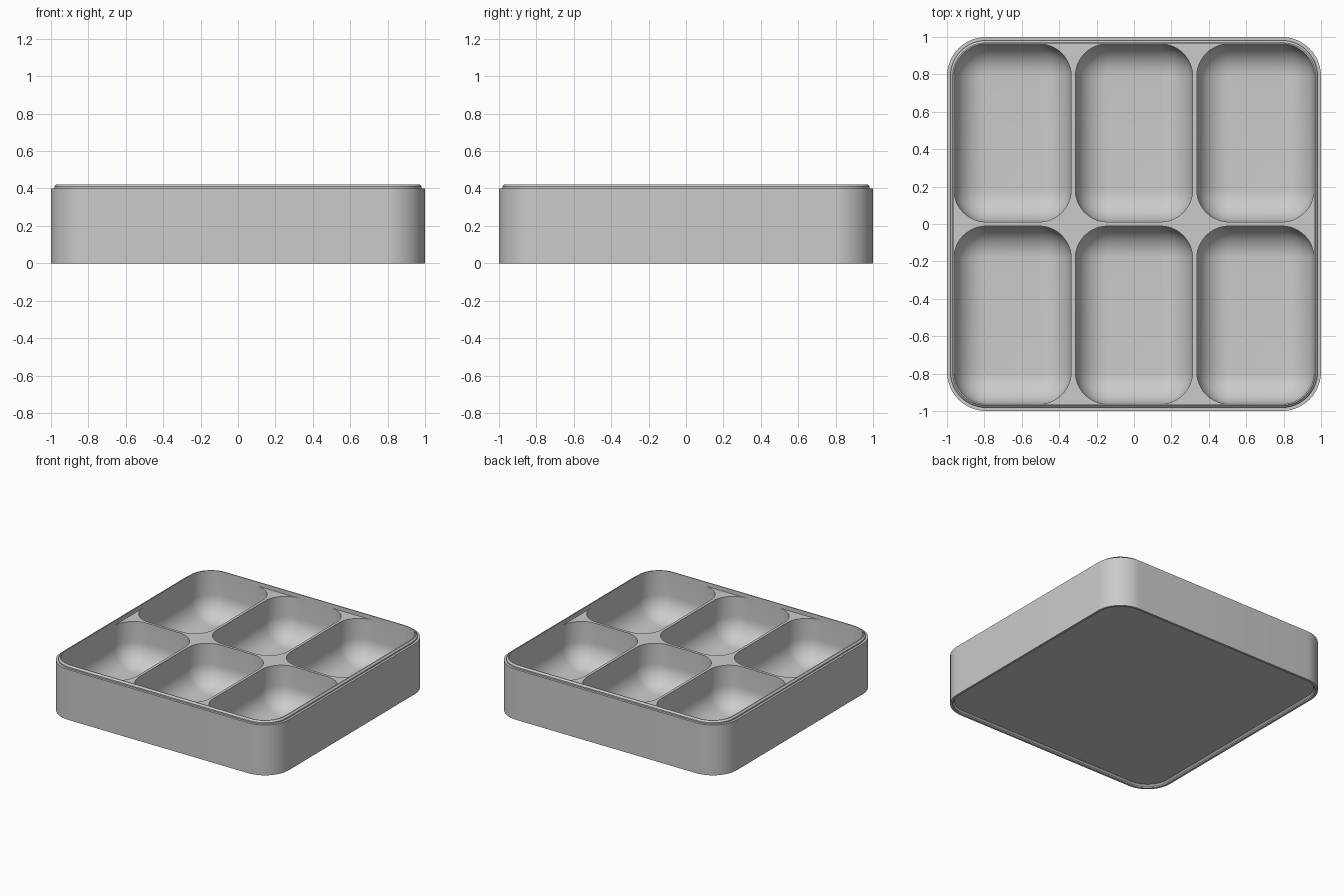
import bpy, bmesh, math
from mathutils import Vector

if "Cube" in bpy.data.objects:
    bpy.data.objects.remove(bpy.data.objects["Cube"])

grey = bpy.data.materials.new("plain_grey")
grey.use_nodes = True
colour = (0.6, 0.6, 0.6, 1)
grey.diffuse_color = colour
grey.node_tree.nodes["Principled BSDF"].inputs["Base Color"].default_value = colour

SEG = 12                 # steps per quarter turn
DECK = 0.39              # height of the divider tops
FLOOR = 0.06             # height of the compartment floors
INNER = 0.963            # half width inside the lip
GAP = 0.022              # divider thickness
W = (2 * INNER - 2 * GAP) / 3
D = (2 * INNER - GAP) / 2
STRAIGHT = 0.79          # half length of the straight sides
CORNER = INNER - STRAIGHT


def ring(bm, cx, cy, hx, hy, r, z):
    """Rounded rectangle of vertices, counter-clockwise from above."""
    verts = []
    for k, (sx, sy) in enumerate([(1, 1), (-1, 1), (-1, -1), (1, -1)]):
        for i in range(SEG + 1):
            a = (k + i / SEG) * math.pi / 2
            verts.append(bm.verts.new((cx + sx * (hx - r) + r * math.cos(a),
                                       cy + sy * (hy - r) + r * math.sin(a), z)))
    return verts


def loft(bm, rings):
    for a, b in zip(rings, rings[1:]):
        for i in range(len(a)):
            j = (i + 1) % len(a)
            bm.faces.new((a[i], a[j], b[j], b[i]))


def finish(bm, name):
    mesh = bpy.data.meshes.new(name)
    bm.to_mesh(mesh)
    bm.free()
    mesh.materials.append(grey)
    obj = bpy.data.objects.new(name, mesh)
    bpy.context.collection.objects.link(obj)
    bpy.ops.object.select_all(action='DESELECT')
    obj.select_set(True)
    bpy.context.view_layer.objects.active = obj
    bpy.ops.object.shade_smooth_by_angle(angle=math.radians(30))


# Outer shell: recessed base, straight wall, chamfered stacking lip
profile = [(0.968, 0.022), (0.982, 0.01), (0.982, 0), (1, 0), (1, 0.4),
           (0.982, 0.4), (0.982, 0.41), (0.97, 0.422), (INNER, 0.422), (INNER, DECK)]
bm = bmesh.new()
rings = [ring(bm, 0, 0, h, h, h - STRAIGHT, z) for h, z in profile]
loft(bm, rings)
bm.faces.new(rings[0][::-1])
finish(bm, "outer_shell")

centres = [(col * (W + GAP), row * (D + GAP) / 2)
           for row in (-1, 1) for col in (-1, 0, 1)]

# Divider tops: a flat sheet with six rounded openings, its rim let into the shell
bm = bmesh.new()
rim = INNER + 0.005
outlines = [ring(bm, 0, 0, rim, rim, rim - STRAIGHT, DECK)]
outlines += [ring(bm, x, y, W / 2, D / 2, CORNER, DECK) for x, y in centres]
edges = [bm.edges.new((o[i - 1], o[i])) for o in outlines for i in range(len(o))]
bmesh.ops.triangle_fill(bm, use_beauty=True, edges=edges, normal=Vector((0, 0, 1)))
bm.normal_update()
bmesh.ops.reverse_faces(bm, faces=[f for f in bm.faces if f.normal.z < 0])
finish(bm, "divider_tops")

# Compartments: straight walls rounding into a flat floor
fillet = CORNER - 0.005
steps = [(0, DECK)]
for i in range(SEG + 1):
    a = i / SEG * math.pi / 2
    steps.append((fillet * (1 - math.cos(a)), FLOOR + fillet * (1 - math.sin(a))))
for n, (x, y) in enumerate(centres, 1):
    bm = bmesh.new()
    rings = [ring(bm, x, y, W / 2 - d, D / 2 - d, CORNER - d, z) for d, z in steps]
    loft(bm, rings)
    bm.faces.new(rings[-1])
    finish(bm, f"compartment_{n}")
